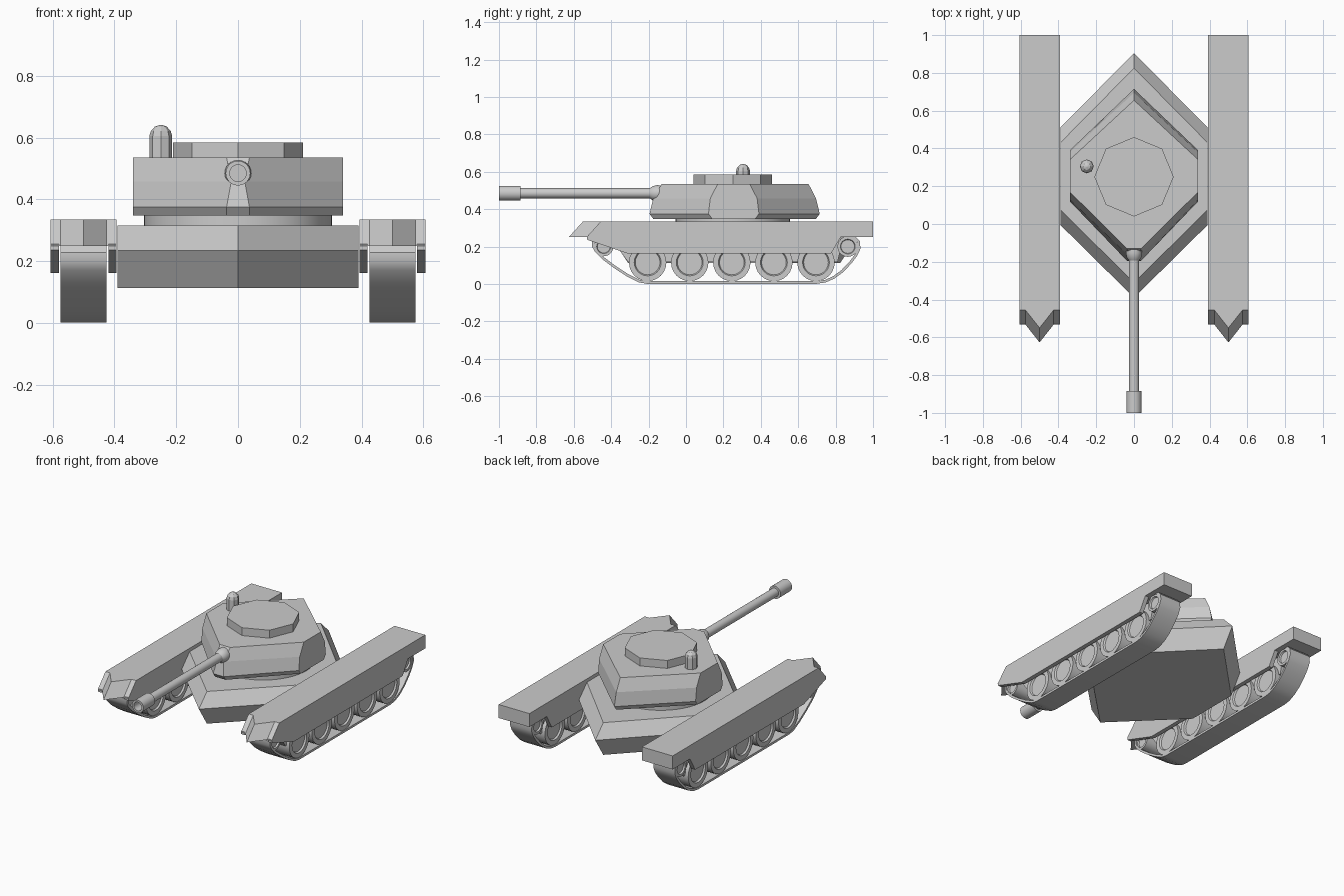
import bpy, bmesh, math
from mathutils import Matrix, Vector

if "Cube" in bpy.data.objects:
    bpy.data.objects.remove(bpy.data.objects["Cube"])


def finish(name, bm, smooth=False):
    bmesh.ops.recalc_face_normals(bm, faces=bm.faces)
    me = bpy.data.meshes.new(name)
    bm.to_mesh(me)
    bm.free()
    ob = bpy.data.objects.new(name, me)
    bpy.context.collection.objects.link(ob)
    if smooth:
        bpy.ops.object.select_all(action='DESELECT')
        bpy.context.view_layer.objects.active = ob
        ob.select_set(True)
        bpy.ops.object.shade_smooth_by_angle(angle=math.radians(35))
    return ob


def loft(name, rings, smooth=False, closed=False):
    """Skin equal-length rings; cap the ends, or join last ring to first."""
    bm = bmesh.new()
    vs = [[bm.verts.new(p) for p in r] for r in rings]
    n = len(vs[0])
    pairs = list(zip(vs, vs[1:])) + ([(vs[-1], vs[0])] if closed else [])
    for a, b in pairs:
        for i in range(n):
            j = (i + 1) % n
            bm.faces.new((a[i], a[j], b[j], b[i]))
    if not closed:
        bm.faces.new(vs[0])
        bm.faces.new(vs[-1])
    return finish(name, bm, smooth)


def turned(name, profile, center, axis, seg=24, smooth=True, closed=False):
    """Rings of (radius, offset) stacked along an axis."""
    c = Vector(center)
    rot = {'X': Matrix.Rotation(math.pi / 2, 3, 'Y'),
           'Y': Matrix.Rotation(math.pi / 2, 3, 'X'),
           'Z': Matrix.Identity(3)}[axis]
    rings = [[c + rot @ Vector((r * math.cos(2 * math.pi * i / seg),
                                r * math.sin(2 * math.pi * i / seg), h))
              for i in range(seg)] for r, h in profile]
    return loft(name, rings, smooth, closed)


def prism(name, yz, x0, x1):
    return loft(name, [[(x, y, z) for y, z in yz] for x in (x0, x1)])


# Hull: pointed front and back, ridge at mid height
def hull_ring(z, inset):
    f, b, w = -0.39 + inset, 0.905 - inset, 0.39
    return [(0, f, z), (w, f + 0.385, z), (w, b - 0.395, z),
            (0, b, z), (-w, b - 0.395, z), (-w, f + 0.385, z)]


loft("hull", [hull_ring(0.113, 0.08), hull_ring(0.235, 0), hull_ring(0.316, 0.08)])

# Turret ring
turned("turret_ring", [(0.305, 0.31), (0.305, 0.352)], (0, 0.25, 0), 'Z', 48)


# Turret: wedge shaped, with a narrow flat nose
def turret_ring(z, f, b, s0, s1, nose):
    w = 0.34
    return [(-nose, f, z), (nose, f, z), (w, s0, z), (w, s1, z),
            (0, b, z), (-w, s1, z), (-w, s0, z)]


loft("turret", [turret_ring(0.348, -0.175, 0.695, 0.14, 0.37, 0.037),
                turret_ring(0.375, -0.195, 0.715, 0.12, 0.39, 0.037),
                turret_ring(0.458, -0.175, 0.695, 0.13, 0.38, 0.022),
                turret_ring(0.535, -0.13, 0.655, 0.17, 0.34, 0.037)])

# Roof plate and periscope knob
turned("roof_plate", [(0.21, 0.53), (0.21, 0.585)], (0, 0.25, 0), 'Z', 8, False)
turned("periscope", [(0.037, 0.53), (0.037, 0.605), (0.032, 0.622), (0.019, 0.636), (0.004, 0.641)],
       (-0.25, 0.305, 0), 'Z', 8, False)

# Gun: collar, barrel, hollow muzzle (offset runs towards the front)
turned("gun_collar", [(0.034, 0.08), (0.042, 0.13), (0.043, 0.155), (0.038, 0.178), (0.026, 0.195)],
       (0, 0, 0.485), 'Y')
turned("gun_barrel", [(0.027, 0.1), (0.027, 0.9)], (0, 0, 0.485), 'Y')
turned("muzzle", [(0.02, 0.885), (0.04, 0.885), (0.04, 1.0), (0.027, 1.0), (0.027, 0.93), (0.001, 0.93)],
       (0, 0, 0.485), 'Y')

# Track path seen from the side
track_path = [(-0.21, 0.008), (0.7, 0.008), (0.745, 0.015), (0.79, 0.035), (0.835, 0.068),
              (0.88, 0.115), (0.91, 0.155), (0.926, 0.19), (0.923, 0.225), (0.9, 0.25),
              (0.865, 0.26), (-0.44, 0.26), (-0.475, 0.25), (-0.495, 0.225), (-0.495, 0.2),
              (-0.48, 0.175), (-0.44, 0.135), (-0.38, 0.09), (-0.31, 0.045), (-0.25, 0.015)]

# Running gear, once per side
for side, cx in (("left", -0.5), ("right", 0.5)):
    # Fender with chevron nose
    def fender_ring(z, dy):
        xy = [(0.107, -0.455), (0.075, -0.455), (0, -0.55), (-0.075, -0.455),
              (-0.107, -0.455)]
        return [(cx + x, y - dy, z) for x, y in xy] + \
               [(cx - 0.107, 1.0, z), (cx + 0.107, 1.0, z)]
    loft(side + "_fender", [fender_ring(0.25, 0.077), fender_ring(0.335, 0)])

    # Skirts on both edges of the fender
    for k, sx in (("a", -1), ("b", 1)):
        prism(f"{side}_skirt_{k}",
              [(-0.53, 0.255), (-0.53, 0.237), (-0.31, 0.162), (0.775, 0.162), (0.83, 0.255)],
              cx + sx * 0.107, cx + sx * 0.08)

    # Inner frame between the wheels
    prism(side + "_frame", [(-0.4, 0.24), (-0.31, 0.118), (0.81, 0.118), (0.84, 0.24)],
          cx - 0.05, cx + 0.05)

    # Track band
    rings = []
    n = len(track_path)
    for i, (y, z) in enumerate(track_path):
        (ya, za), (yb, zb) = track_path[i - 1], track_path[(i + 1) % n]
        t = Vector((yb - ya, zb - za)).normalized() * 0.007
        rings.append([(cx + w, y + s * t.y, z - s * t.x)
                      for w, s in ((-0.075, 1), (0.075, 1), (0.075, -1), (-0.075, -1))])
    loft(side + "_track", rings, True, True)

    # Road wheels, idler and sprocket with recessed hubs
    wheels = [(f"wheel_{i + 1}", -0.205 + 0.225 * i, 0.115, 0.1) for i in range(5)]
    wheels += [("idler", -0.44, 0.2, 0.052), ("sprocket", 0.865, 0.2, 0.055)]
    for nm, y, z, r in wheels:
        half = [(r, 0.072), (r * 0.72, 0.072), (r * 0.66, 0.062), (0.002, 0.062)]
        prof = [(a, -h) for a, h in reversed(half)] + half
        turned(f"{side}_{nm}", prof, (cx, y, z), 'X', 24)
